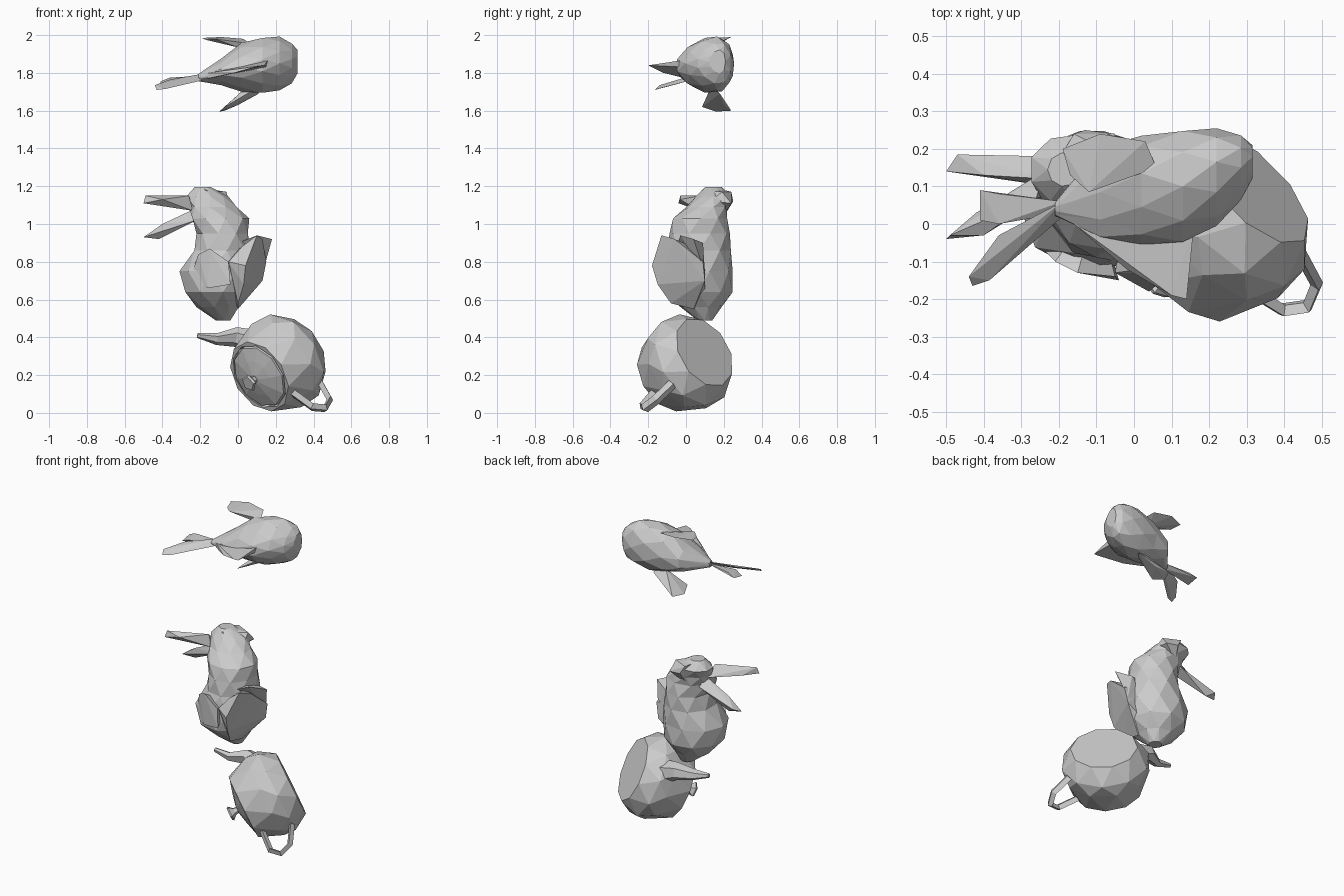
import bpy, bmesh, math
from mathutils import Vector, Matrix

if "Cube" in bpy.data.objects:
    bpy.data.objects.remove(bpy.data.objects["Cube"])


def finish(name, bm, matrix=None):
    bmesh.ops.recalc_face_normals(bm, faces=bm.faces[:])
    mesh = bpy.data.meshes.new(name)
    bm.to_mesh(mesh)
    bm.free()
    obj = bpy.data.objects.new(name, mesh)
    bpy.context.collection.objects.link(obj)
    if matrix:
        obj.matrix_world = matrix
    return obj


def loft(name, rings, sides, matrix=None, twist=0.0, egg=0.0):
    """Skin rings given as (centre, u half-axis, v half-axis), staggered by twist."""
    bm = bmesh.new()
    loops = []
    for k, (c, u, v) in enumerate(rings):
        loop = []
        for i in range(sides):
            t = 2 * math.pi * (i + twist * k) / sides
            w = math.sin(t) * (1 + egg * math.cos(t))
            loop.append(bm.verts.new(Vector(c) + Vector(u) * math.cos(t) + Vector(v) * w))
        loops.append(loop)
    for a, b in zip(loops, loops[1:]):
        for i in range(sides):
            j = (i + 1) % sides
            if twist:
                bm.faces.new((a[i], a[j], b[i]))
                bm.faces.new((a[j], b[j], b[i]))
            else:
                bm.faces.new((a[i], a[j], b[j], b[i]))
    bm.faces.new(loops[0])
    bm.faces.new(loops[-1])
    return finish(name, bm, matrix)


def bent_tube(name, path, sides, matrix):
    """Tube along (x, z, in-plane radius, side radius) points."""
    rings = []
    for i, (x, z, r, s) in enumerate(path):
        p, q = path[max(i - 1, 0)], path[min(i + 1, len(path) - 1)]
        d = Vector((q[0] - p[0], 0, q[1] - p[1])).normalized()
        rings.append(((x, 0, z), (d.z * r, 0, -d.x * r), (0, s, 0)))
    return loft(name, rings, sides, matrix)


def lathe(name, profile, sides, matrix, twist=0.0):
    return loft(name, [((0, 0, z), (r, 0, 0), (0, r, 0)) for r, z in profile], sides, matrix, twist)


def hull(name, points):
    bm = bmesh.new()
    for p in points:
        bm.verts.new(p)
    res = bmesh.ops.convex_hull(bm, input=bm.verts[:])
    junk = {g for g in res["geom_interior"] + res["geom_unused"] if isinstance(g, bmesh.types.BMVert)}
    bmesh.ops.delete(bm, geom=list(junk), context='VERTS')
    return finish(name, bm)


# Teapot frame: local z runs base to lid, local x runs towards the spout
up = Vector((-.64, -.65, -.41)).normalized()
spout = Vector((-.75, .42, .51))
spout = (spout - up * spout.dot(up)).normalized()
side = up.cross(spout)
S = 0.133
pot = Matrix((spout, side, up)).transposed().to_4x4() @ Matrix.Scale(S, 4)
pot.translation = Vector((.237, .02, .272)) - up * 0.9 * S

# Teapot parts
lathe("pot_body", [(1.5, 0), (1.98, .72), (1.93, 1.3), (1.52, 2.36), (1.38, 2.36), (1.38, 2.2)],
      10, pot, twist=0.5)
lathe("pot_lid", [(1.32, 2.2), (1.3, 2.38), (.75, 2.53), (.2, 2.65)], 10, pot)
lathe("lid_knob", [(.14, 2.6), (.18, 2.8), (.36, 2.98), (.3, 3.06)], 5, pot)
bent_tube("pot_spout", [(1.5, .95, .5, .55), (2.2, 1.25, .36, .42), (2.6, 1.95, .2, .26),
                        (3.25, 2.4, .1, .1)], 6, pot)
bent_tube("pot_handle", [(-1.5, 2.05, .13, .2), (-2.6, 2.1, .13, .2), (-2.97, 1.75, .13, .2),
                         (-2.75, 1.2, .13, .2), (-1.9, .75, .13, .2)], 4, pot)

# Rabbit body and head: (z, x min, x max, y min, y max)
def rabbit_loft(name, rows, sides):
    rings = [(((a + b) / 2, (c + d) / 2, z), ((b - a) / 2, 0, 0), (0, (d - c) / 2, 0))
             for z, a, b, c, d in rows]
    return loft(name, rings, sides, twist=0.5)


rabbit_loft("rabbit_body", [(.49, -.12, -.04, .06, .14), (.56, -.22, .01, -.03, .19),
                            (.64, -.29, .07, -.12, .25), (.75, -.31, .09, -.13, .25),
                            (.86, -.24, .07, -.10, .24), (.95, -.22, .06, -.09, .235),
                            (1.03, -.25, .06, -.07, .22), (1.09, -.26, 0, .0, .22),
                            (1.145, -.28, -.05, .05, .24), (1.195, -.23, -.14, .1, .19)], 9)
hull("rabbit_muzzle", [(-.06, .19, 1.17), (-.05, .24, 1.11), (-.05, .13, 1.12), (-.13, .25, 1.12),
                       (-.17, .08, 1.18), (-.16, .24, 1.17), (-.15, .2, 1.04), (-.22, .14, 1.195)])

# Rabbit base and haunches
hull("rabbit_base", [(.10, -.13, .94), (.13, -.06, .92), (.04, -.18, .78), (.03, -.15, .68),
                     (.0, -.08, .58), (.0, .04, .55), (.13, .1, .7), (.15, .09, .8),
                     (-.05, -.13, .8), (-.03, .1, .6), (-.02, .1, .85), (.02, -.12, .88)])
hull("rabbit_foot", [(.18, .04, .92), (.1, -.03, .94), (.13, .1, .74), (.09, .09, .9),
                     (.0, .06, .9), (.0, .1, .72), (.0, -.04, .9)])
hull("rabbit_haunch", [(-.21, -.1, .84), (-.15, -.13, .87), (-.05, -.14, .80), (-.04, -.15, .68),
                       (-.16, -.12, .66), (-.25, -.06, .72), (-.1, .05, .76)])

# Rabbit ears
hull("rabbit_ear_upper", [(-.49, -.03, 1.15), (-.5, -.04, 1.11), (-.42, .03, 1.10), (-.4, -.03, 1.13),
                          (-.26, .07, 1.15), (-.24, .14, 1.08), (-.24, .07, 1.07)])
hull("rabbit_ear_lower", [(-.5, .14, .93), (-.47, .185, .95), (-.42, .16, .92), (-.4, .13, 1.0),
                          (-.23, .12, 1.08), (-.22, .18, 1.03), (-.22, .1, 1.02)])

# Whale body, deeper towards the belly at +y: (x, y, z, half width, half height)
whale = [(-.21, .04, 1.775, .018, .018), (-.09, .085, 1.805, .125, .07), (.02, .09, 1.83, .145, .125),
         (.13, .1, 1.84, .155, .145), (.22, .125, 1.85, .13, .137), (.285, .15, 1.85, .09, .105),
         (.315, .165, 1.86, .045, .06)]
loft("whale_body", [((x, y, z), (0, w, 0), (0, 0, h)) for x, y, z, w, h in whale], 10,
     twist=0.5, egg=0.3)

# Whale fins and tail flukes
hull("whale_back_fin", [(.14, -.2, 1.84), (.1, -.19, 1.835), (.16, 0, 1.87), (.15, 0, 1.83),
                        (-.16, .0, 1.80), (-.16, .0, 1.77), (-.02, -.12, 1.80)])
hull("whale_flipper_upper", [(-.19, .2, 1.985), (-.17, .13, 1.975), (-.12, .085, 1.98), (-.09, .24, 1.99),
                             (.03, .22, 1.98), (.06, .15, 1.955), (.0, .14, 1.935)])
hull("whale_flipper_lower", [(-.1, .16, 1.595), (-.07, .24, 1.60), (-.07, .085, 1.62), (.0, .2, 1.63),
                             (.0, .12, 1.66), (.1, .13, 1.72), (.11, .18, 1.69), (.04, .15, 1.72)])
hull("whale_fluke_left", [(-.41, .09, 1.755), (-.41, .01, 1.74), (-.36, .0, 1.765), (-.36, .08, 1.775),
                          (-.19, .06, 1.785), (-.19, .03, 1.765)])
hull("whale_fluke_right", [(-.44, -.14, 1.735), (-.43, -.165, 1.71), (-.385, -.15, 1.715),
                           (-.36, -.03, 1.765), (-.3, -.05, 1.74), (-.19, .06, 1.795),
                           (-.19, .02, 1.76)])
